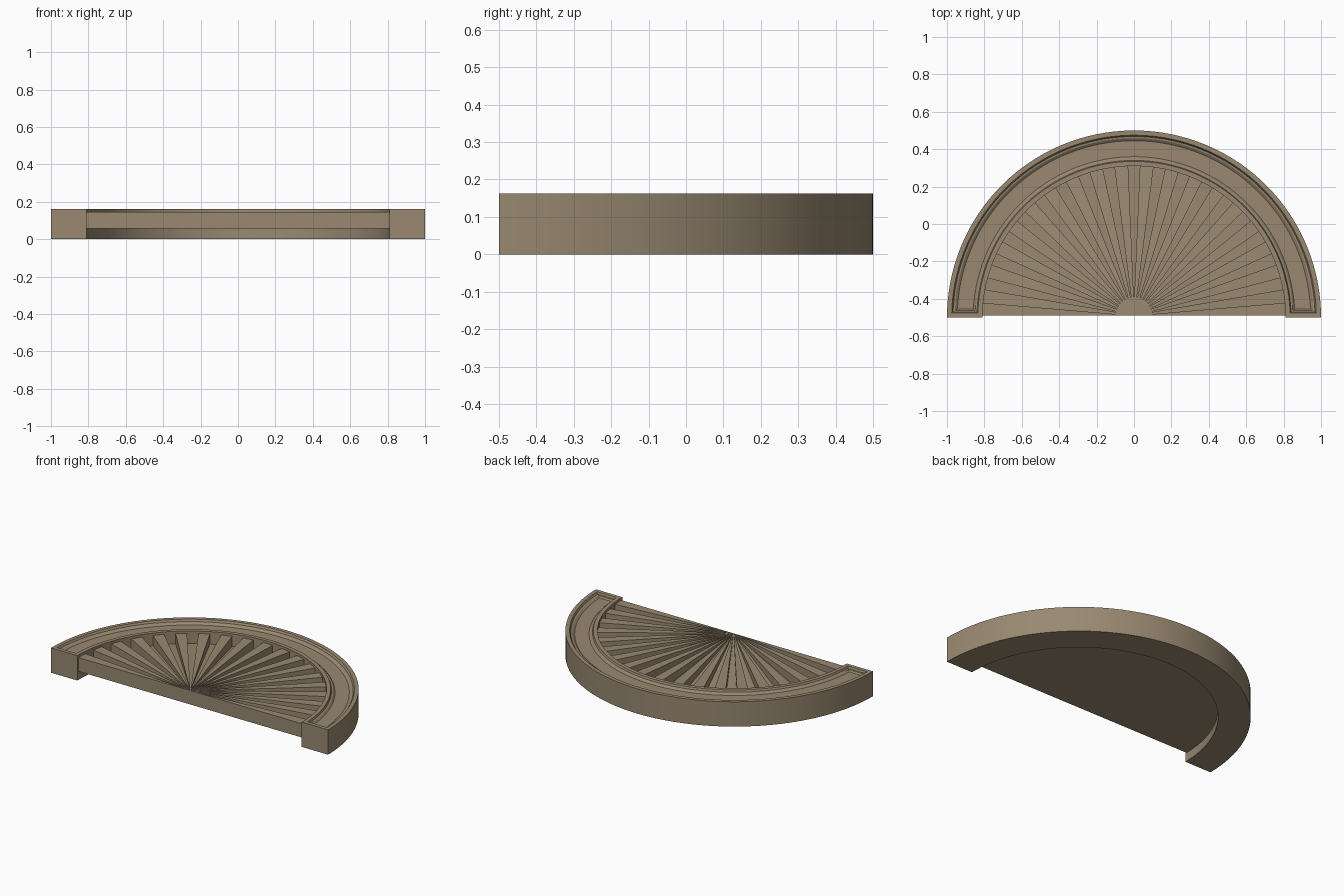
import bpy, bmesh, math

if "Cube" in bpy.data.objects:
    bpy.data.objects.remove(bpy.data.objects["Cube"])

stone = bpy.data.materials.new("warm_stone")
stone.diffuse_color = (0.32, 0.25, 0.165, 1)
stone.use_nodes = True
stone.node_tree.nodes["Principled BSDF"].inputs["Base Color"].default_value = stone.diffuse_color


def finish(bm, name, smooth):
    bmesh.ops.remove_doubles(bm, verts=bm.verts, dist=1e-5)
    bmesh.ops.recalc_face_normals(bm, faces=bm.faces)
    mesh = bpy.data.meshes.new(name)
    bm.to_mesh(mesh)
    bm.free()
    obj = bpy.data.objects.new(name, mesh)
    bpy.context.collection.objects.link(obj)
    mesh.materials.append(stone)
    if smooth:
        bpy.ops.object.select_all(action='DESELECT')
        obj.select_set(True)
        bpy.context.view_layer.objects.active = obj
        bpy.ops.object.shade_smooth_by_angle(angle=math.radians(25))
    return obj


# Arched frame: nested half-ring outlines, each inset from all four sides
SEG = 64


def half_ring(bm, inner, outer, end, z):
    """Closed loop of verts: outer arc right to left, inner arc back."""
    loop = []
    for r, back in ((outer, False), (inner, True)):
        a0 = math.asin(end / r)
        for i in range(SEG + 1):
            t = i / SEG
            a = a0 + (math.pi - 2 * a0) * (1 - t if back else t)
            loop.append(bm.verts.new((r * math.cos(a), -0.5 + r * math.sin(a), z)))
    return loop


def cap(bm, loop):
    n = len(loop)
    for i in range(SEG):
        bm.faces.new((loop[i], loop[i + 1], loop[n - 2 - i], loop[n - 1 - i]))


bm = bmesh.new()
steps = [  # inner radius, outer radius, end inset, height
    (0.81, 1.00, 0.000, 0.0),
    (0.81, 1.00, 0.000, 0.162),
    (0.835, 0.975, 0.025, 0.162),
    (0.84, 0.968, 0.03, 0.150),
    (0.85, 0.958, 0.037, 0.148),
    (0.86, 0.945, 0.045, 0.138),
]
loops = [half_ring(bm, *s) for s in steps]
cap(bm, loops[0])
cap(bm, loops[-1])
for a, b in zip(loops, loops[1:]):
    for i in range(len(a)):
        j = (i + 1) % len(a)
        bm.faces.new((a[i], a[j], b[j], b[i]))
finish(bm, "arched_frame", True)

# Sunburst: raised rays alternating with grooves that deepen toward the rim
N, R, CY = 37, 0.812, -0.49
BOTTOM, HIGH, LOW = 0.056, 0.146, 0.08
bm = bmesh.new()


def rim(i, z):
    a = math.pi * i / N
    return bm.verts.new((R * math.cos(a), CY + R * math.sin(a), z))


def hub(z):
    return bm.verts.new((0, CY, z))


for i in range(N):
    top = HIGH if i % 2 == 0 else LOW
    bm.faces.new((hub(HIGH), rim(i, top), rim(i + 1, top)))
    bm.faces.new((hub(BOTTOM), rim(i + 1, BOTTOM), rim(i, BOTTOM)))
    bm.faces.new((rim(i, BOTTOM), rim(i + 1, BOTTOM), rim(i + 1, top), rim(i, top)))
    if i:  # side wall between ray and groove
        bm.faces.new((hub(HIGH), rim(i, LOW), rim(i, HIGH)))
for end in (0, N):  # flat front wall
    bm.faces.new((hub(BOTTOM), rim(end, BOTTOM), rim(end, HIGH), hub(HIGH)))
finish(bm, "sunburst_panel", False)
